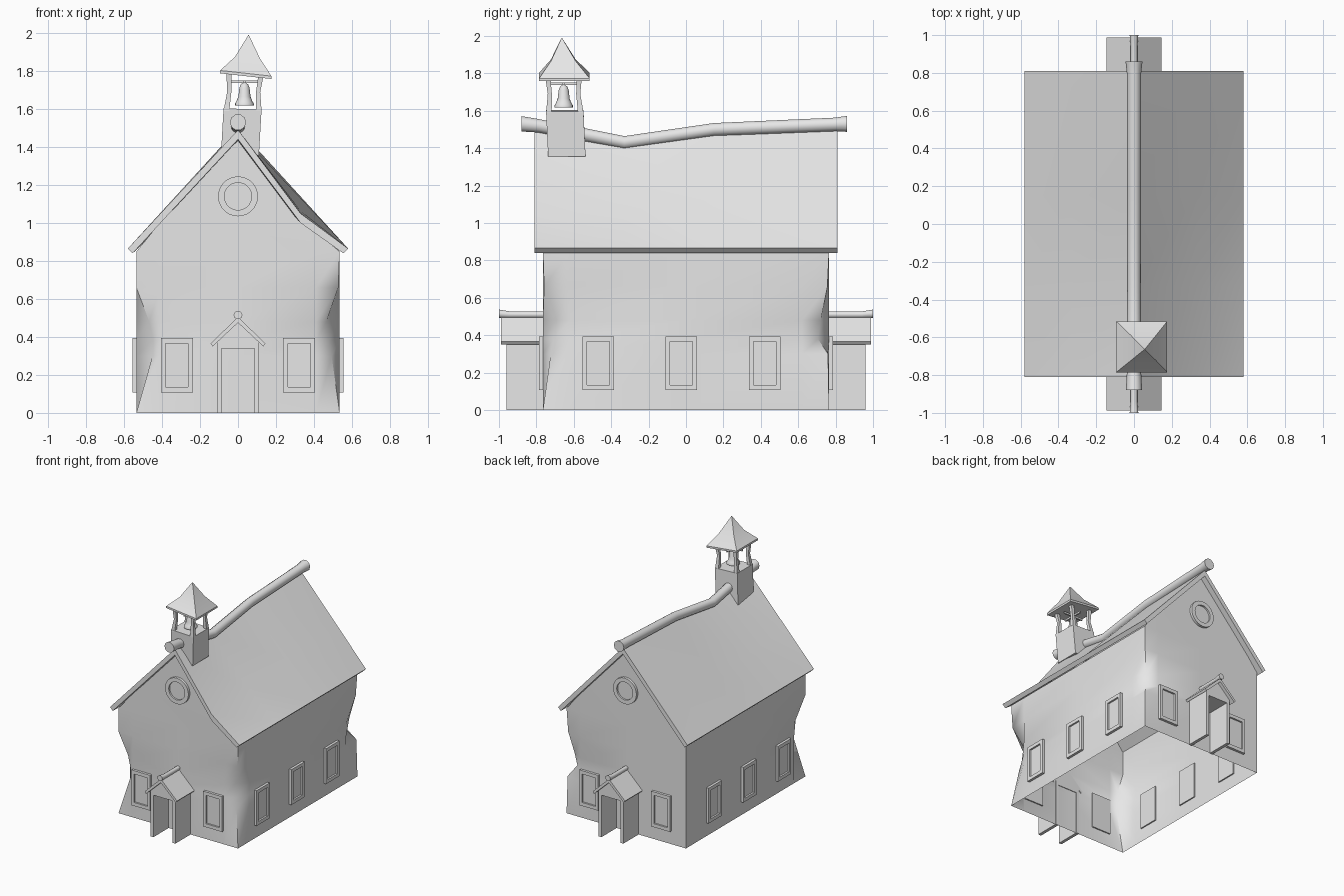
import bpy, bmesh, math
from mathutils import Matrix, Vector

cube = bpy.data.objects.get("Cube")
if cube:
    bpy.data.objects.remove(cube, do_unlink=True)

grey = bpy.data.materials.new("plain_grey")
grey.use_nodes = True
grey.diffuse_color = (0.8, 0.8, 0.8, 1)
grey.node_tree.nodes["Principled BSDF"].inputs["Base Color"].default_value = (0.8, 0.8, 0.8, 1)


def finish(name, bm, turn=0, smooth=35):
    """Turn a bmesh into an object, rotated about z by turn degrees."""
    bmesh.ops.recalc_face_normals(bm, faces=bm.faces)
    bm.transform(Matrix.Rotation(math.radians(turn), 4, 'Z'))
    mesh = bpy.data.meshes.new(name)
    bm.to_mesh(mesh)
    bm.free()
    mesh.materials.append(grey)
    obj = bpy.data.objects.new(name, mesh)
    bpy.context.collection.objects.link(obj)
    bpy.ops.object.select_all(action='DESELECT')
    obj.select_set(True)
    bpy.context.view_layer.objects.active = obj
    bpy.ops.object.shade_smooth_by_angle(angle=math.radians(smooth))
    return obj


def loft(name, rings, turn=0, smooth=35):
    """Skin a list of equal closed rings and cap both ends."""
    bm = bmesh.new()
    rows = [[bm.verts.new(p) for p in ring] for ring in rings]
    n = len(rows[0])
    for a, b in zip(rows, rows[1:]):
        for i in range(n):
            j = (i + 1) % n
            bm.faces.new((a[i], a[j], b[j], b[i]))
    bm.faces.new(rows[0])
    bm.faces.new(rows[-1])
    return finish(name, bm, turn, smooth)


def square(cx, cy, z, half, tilt=0):
    corners = ((-half, -half), (half, -half), (half, half), (-half, half))
    return [(cx + u, cy + v, z - tilt * u) for u, v in corners]


def circle(cx, cy, z, r, n=16):
    return [(cx + r * math.cos(k * math.tau / n), cy + r * math.sin(k * math.tau / n), z) for k in range(n)]


def upright_circle(y, z, r, n=10):
    return [(r * math.cos(k * math.tau / n), y, z + r * math.sin(k * math.tau / n)) for k in range(n)]


def box(name, x0, x1, y0, y1, z0, z1, turn=0):
    loft(name, [[(x0, y0, z), (x1, y0, z), (x1, y1, z), (x0, y1, z)] for z in (z0, z1)], turn)


# ---- main roof: sagging ridge and one slumped slope at the front ----
HX, HY, MID, EAVE = 0.58, 0.81, 0.33, 0.865
STATIONS = [(-0.81, 1.49, 0.085), (-0.33, 1.42, 0.04), (0.15, 1.48, 0), (0.81, 1.5, 0)]


def roof_line(ridge, slump):
    mid = EAVE + (HX - MID) / HX * (ridge - EAVE)
    return [(-HX, EAVE), (-MID, mid), (0, ridge), (MID, mid - slump), (HX, EAVE)]


def roof_ring(y, line, drop, tuck):
    top = [(x, y, z) for x, z in line]
    under = []
    for x, z in reversed(line):
        at_eave = abs(x) == max(p[0] for p in line)
        under.append((x - math.copysign(tuck, x) if at_eave else x, y, z - (drop * 0.5 if at_eave else drop)))
    return top + under


loft("main_roof", [roof_ring(y, roof_line(r, s), 0.05, 0.025) for y, r, s in STATIONS], smooth=25)

RIDGE = [(-0.88, 1.53, 0.043), (-0.79, 1.52, 0.038), (-0.33, 1.43, 0.036),
         (0.15, 1.5, 0.036), (0.8, 1.527, 0.038), (0.86, 1.53, 0.045)]
loft("ridge_roll", [upright_circle(*s) for s in RIDGE], smooth=50)

# ---- walls: open shell with three dented corners ----
WX, WY, NX, NY = 0.535, 0.765, 0.41, 0.62
LEVELS = [0, 0.3, 0.38, 0.48, 0.66, 0.85]
DENTS = {(-1, -1): (0.085, 0.03, [0, 1, 1, 0.8, 0, 0]),
         (1, -1): (0.07, 0.07, [0, 0.6, 0.8, 1, 0.1, 0]),
         (1, 1): (0.055, 0.06, [0, 0.1, 1, 0.75, 0.15, 0])}
columns = [(-WX, -WY), (-NX, -WY), (0, -WY), (NX, -WY), (WX, -WY), (WX, -NY), (WX, 0), (WX, NY)]
columns += [(-x, -y) for x, y in columns]
bm = bmesh.new()
rows = []
for k, z in enumerate(LEVELS):
    row = []
    for x, y in columns:
        if abs(x) == WX and abs(y) == WY:
            sx, sy = int(math.copysign(1, x)), int(math.copysign(1, y))
            dx, dy, strength = DENTS.get((sx, sy), (0, 0, LEVELS))
            x, y = x - sx * dx * strength[k], y - sy * dy * strength[k]
        row.append(bm.verts.new((x, y, z)))
    rows.append(row)
for a, b in zip(rows, rows[1:]):
    for i in range(len(a)):
        j = (i + 1) % len(a)
        bm.faces.new((a[i], a[j], b[j], b[i]))
top = rows[-1]
for y, station, base in ((-WY, STATIONS[0], top[0:5]), (WY, STATIONS[-1], top[8:13][::-1])):
    line = roof_line(station[1], station[2])[1:4]
    bm.faces.new(base + [bm.verts.new((x, y, z - 0.035)) for x, z in reversed(line)])
finish("walls", bm, smooth=45)


# ---- windows: raised frame with a recessed pane ----
def framed(name, outer, inner, wall, turn):
    loft(name, [[(u, -(wall + d), v) for u, v in outline] for outline, d in
                ((outer, -0.01), (outer, 0.02), (inner, 0.02), (inner, 0.006))], turn)


def rect(cx, cz, hw, hh):
    return [(cx - hw, cz - hh), (cx + hw, cz - hh), (cx + hw, cz + hh), (cx - hw, cz + hh)]


def disc(cz, r, n=28):
    return [(r * math.cos(k * math.tau / n), cz + r * math.sin(k * math.tau / n)) for k in range(n)]


def window(name, u, wall, turn):
    framed(name, rect(u, 0.25, 0.084, 0.143), rect(u, 0.25, 0.06, 0.115), wall, turn)


for side, turn in (("right", 90), ("left", -90)):
    for i, y in enumerate((-0.47, -0.025, 0.42)):
        window(f"{side}_window_{i + 1}", y if turn > 0 else -y, WX, turn)

# ---- both gable ends: windows, round window and porch ----
for end, turn in (("front", 0), ("back", 180)):
    for side, u in (("a", -0.322), ("b", 0.322)):
        window(f"{end}_window_{side}", u, WY, turn)
    framed(f"{end}_round_window", disc(1.14, 0.105), disc(1.14, 0.072), WY, turn)
    for side, x in (("a", -0.0985), ("b", 0.0985)):
        box(f"{end}_porch_wall_{side}", x - 0.0125, x + 0.0125, -0.96, -0.76, 0, 0.36, turn)
    gable = [(-0.111, 0.34), (0.111, 0.34), (0.111, 0.38), (0, 0.485), (-0.111, 0.38)]
    loft(f"{end}_porch_gable", [[(x, y, z) for x, z in gable] for y in (-0.96, -0.76)], turn)
    line = [(-0.145, 0.365), (0, 0.505), (0.145, 0.365)]
    loft(f"{end}_porch_roof", [roof_ring(y, line, 0.03, 0.012) for y in (-0.988, -0.76)], turn)
    roll = [(-1, 0.515, 0.023), (-0.94, 0.51, 0.018), (-0.76, 0.51, 0.018)]
    loft(f"{end}_porch_ridge", [upright_circle(*s) for s in roll], turn, 50)

# ---- leaning bell tower ----
loft("tower_base", [square(0.01, -0.637, 1.355, 0.1), square(0.024, -0.648, 1.6, 0.1, 0.04)])
for i, (sx, sy) in enumerate(((-1, -1), (1, -1), (1, 1), (-1, 1))):
    path = [(0.024, -0.648, 1.59, 0.085, 0.015), (0.03, -0.652, 1.69, 0.076, 0.011),
            (0.038, -0.655, 1.79, 0.085, 0.014)]
    loft(f"tower_post_{i + 1}", [square(cx + sx * r, cy + sy * r, z, h) for cx, cy, z, r, h in path])
box("bell_beam_across", -0.05, 0.12, -0.661, -0.649, 1.737, 1.751)
box("bell_beam_along", 0.029, 0.041, -0.74, -0.57, 1.737, 1.751)
loft("tower_roof", [square(0.04, -0.65, 1.773, 0.135, 0.11), square(0.041, -0.65, 1.788, 0.135, 0.11),
                    square(0.05, -0.656, 1.87, 0.066, 0.07), square(0.056, -0.664, 1.99, 0.001)], smooth=20)
BELL = [(1.74, 0.006), (1.728, 0.02), (1.71, 0.027), (1.665, 0.032), (1.64, 0.042), (1.628, 0.05), (1.618, 0.05)]
loft("bell", [circle(0.034, -0.654, z, r) for z, r in BELL], smooth=45)
